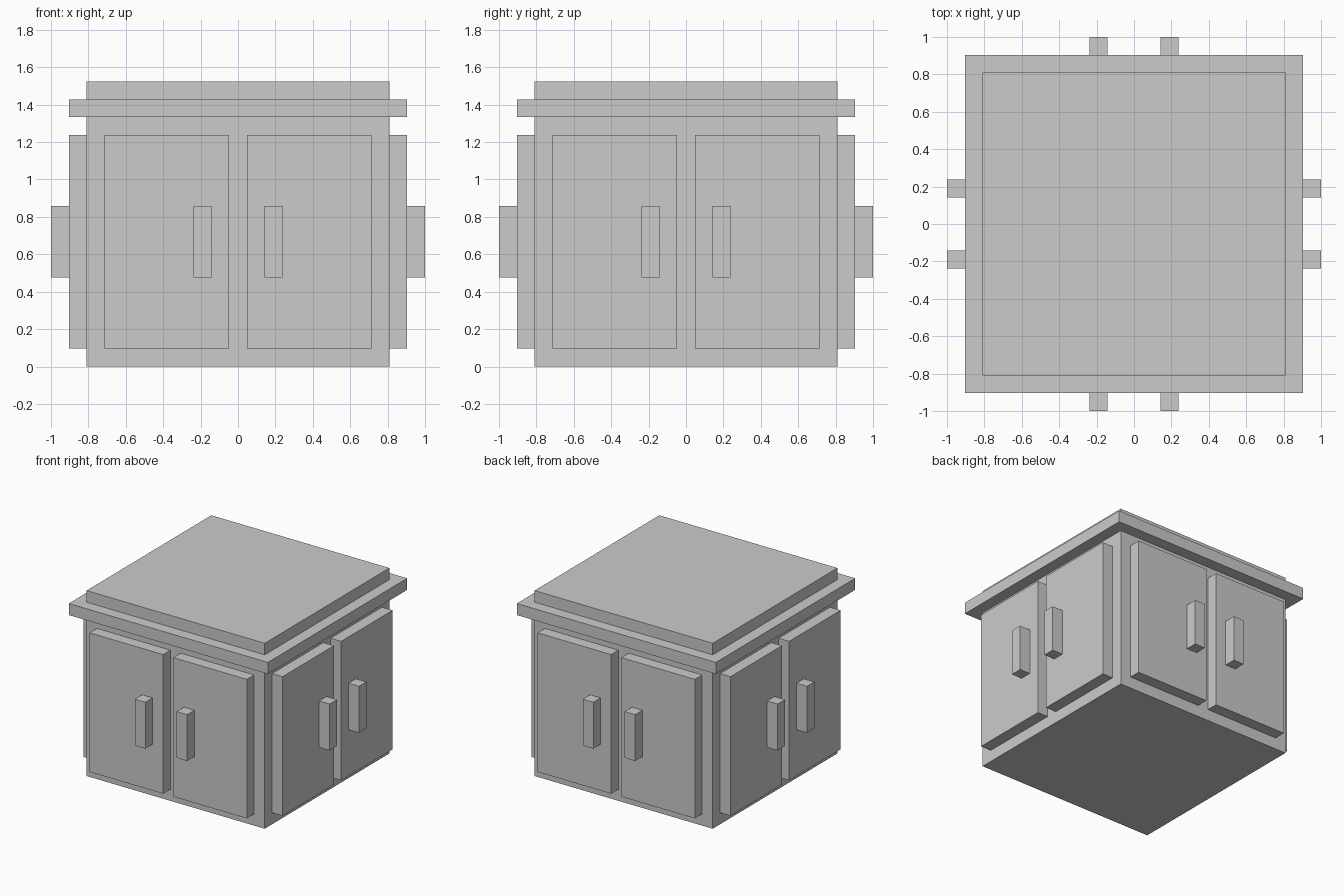
import bpy
from math import pi
from mathutils import Matrix, Vector

if "Cube" in bpy.data.objects:
    bpy.data.objects.remove(bpy.data.objects["Cube"])

U = 2 / 21  # the model sits on a grid of 21 units across


def box(name, lo, hi, turn=0):
    """Box between two corners in grid units, turned about the z axis."""
    bpy.ops.mesh.primitive_cube_add(size=1)
    ob = bpy.context.object
    ob.name = ob.data.name = name
    lo, hi = Vector(lo) * U, Vector(hi) * U
    ob.data.transform(Matrix.Rotation(turn, 4, 'Z')
                      @ Matrix.Translation((lo + hi) / 2)
                      @ Matrix.Diagonal((*(hi - lo), 1)))
    return ob


# Cabinet body, overhanging cornice and raised top
box("cabinet_body", (-8.5, -8.5, 0), (8.5, 8.5, 14))
box("cornice", (-9.5, -9.5, 14), (9.5, 9.5, 15))
box("raised_top", (-8.5, -8.5, 15), (8.5, 8.5, 16))

# A pair of doors with handles on each of the four sides
for i, side in enumerate(("front", "right", "back", "left")):
    turn = i * pi / 2
    for hand, x0, h0 in (("left", -7.5, -2.5), ("right", 0.5, 1.5)):
        box(f"{side}_{hand}_door", (x0, -9.5, 1), (x0 + 7, -8.5, 13), turn)
        box(f"{side}_{hand}_handle", (h0, -10.5, 5), (h0 + 1, -9.5, 9), turn)
